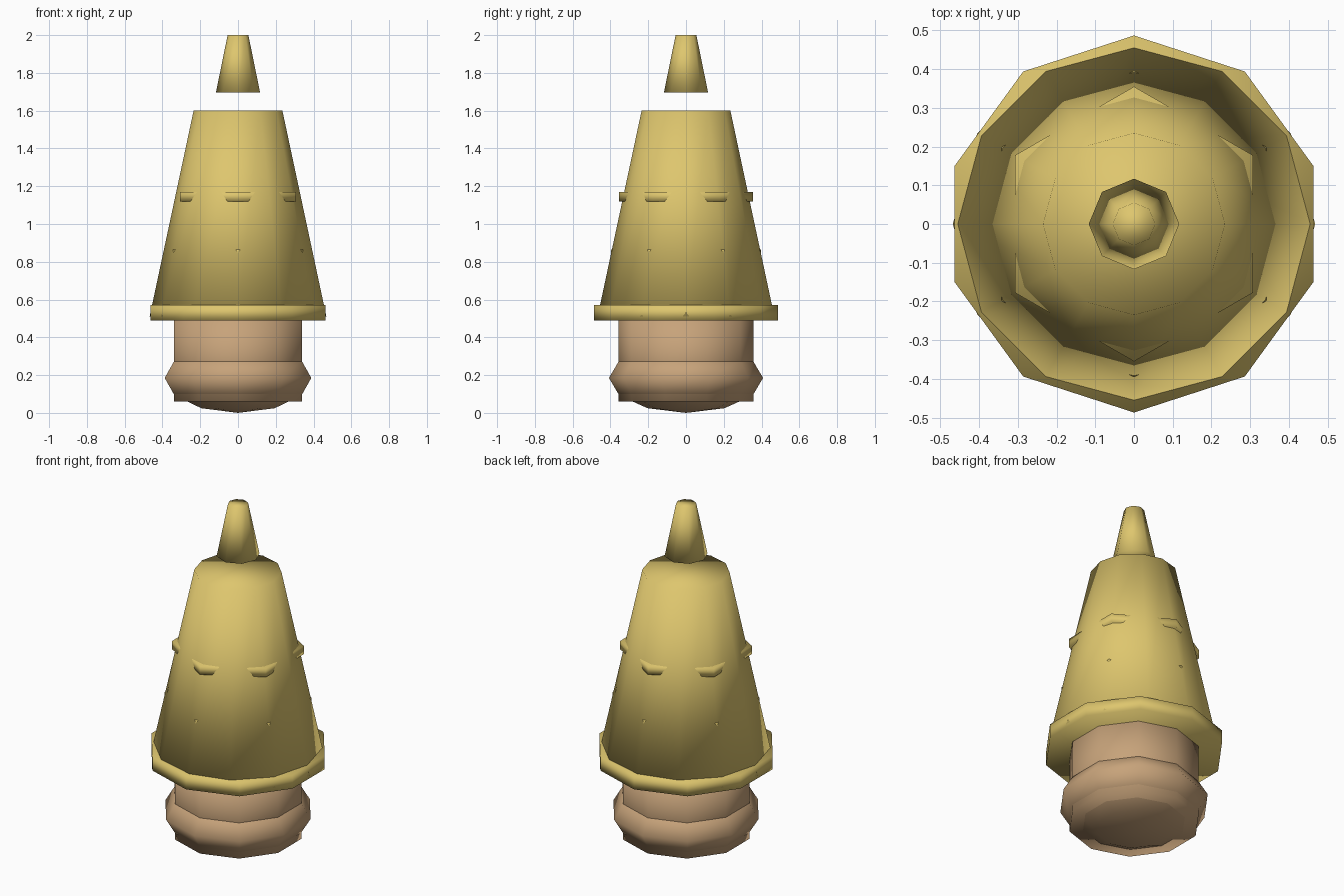
import bpy
import bmesh
from math import sin, cos, pi

cube = bpy.data.objects.get("Cube")
if cube:
    bpy.data.objects.remove(cube, do_unlink=True)


def material(name, rgb):
    mat = bpy.data.materials.new(name)
    mat.use_nodes = True
    mat.diffuse_color = (*rgb, 1)
    mat.node_tree.nodes["Principled BSDF"].inputs["Base Color"].default_value = (*rgb, 1)
    return mat


def turned(name, sides, profile, mat):
    """Turn (radius, z) points, listed bottom to top, into a closed smooth solid."""
    bm = bmesh.new()
    rings = []
    for r, z in profile:
        if r < 1e-5:
            rings.append([bm.verts.new((0, 0, z))] * sides)
            continue
        angles = [pi / 2 + 2 * pi * i / sides for i in range(sides)]
        rings.append([bm.verts.new((r * cos(a), r * sin(a), z)) for a in angles])
    for low, high in zip(rings, rings[1:]):
        for i in range(sides):
            j = (i + 1) % sides
            corners = dict.fromkeys((low[i], low[j], high[j], high[i]))
            bm.faces.new(list(corners))
    # Flat caps where an end is not a point
    if profile[0][0] > 1e-5:
        bm.faces.new(rings[0][::-1])
    if profile[-1][0] > 1e-5:
        bm.faces.new(rings[-1])
    bmesh.ops.recalc_face_normals(bm, faces=bm.faces[:])
    for face in bm.faces:
        face.smooth = True
    mesh = bpy.data.meshes.new(name)
    bm.to_mesh(mesh)
    bm.free()
    mesh.materials.append(mat)
    obj = bpy.data.objects.new(name, mesh)
    bpy.context.collection.objects.link(obj)
    return obj


yellow = material("mustard yellow", (0.73, 0.565, 0.155))
tan = material("warm tan", (0.57, 0.365, 0.195))

# Base: flattened ball around the foot of a ten-sided post
ball_r, ball_h = 0.408, 0.185
ball = [(ball_r * sin(pi * k / 6), ball_h * (1 - cos(pi * k / 6))) for k in range(7)]
turned("base_bulge", 10, ball, tan)
turned("base_post", 10, [(0.357, 0.06), (0.357, 0.53)], tan)

# Tapered body with its brim
turned("brim", 10, [(0.487, 0.49), (0.487, 0.57)], yellow)
turned("cone_body", 12, [(0.468, 0.51), (0.235, 1.6)], yellow)

# Six-sided bands whose corners poke through the body
turned("upper_band", 6, [(0.355, 1.12), (0.355, 1.17)], yellow)
turned("lower_band", 6, [(0.396, 0.815), (0.396, 0.865)], yellow)

# Separate tip hovering above the body
turned("tip", 8, [(0.117, 1.695), (0.055, 2.0)], yellow)
